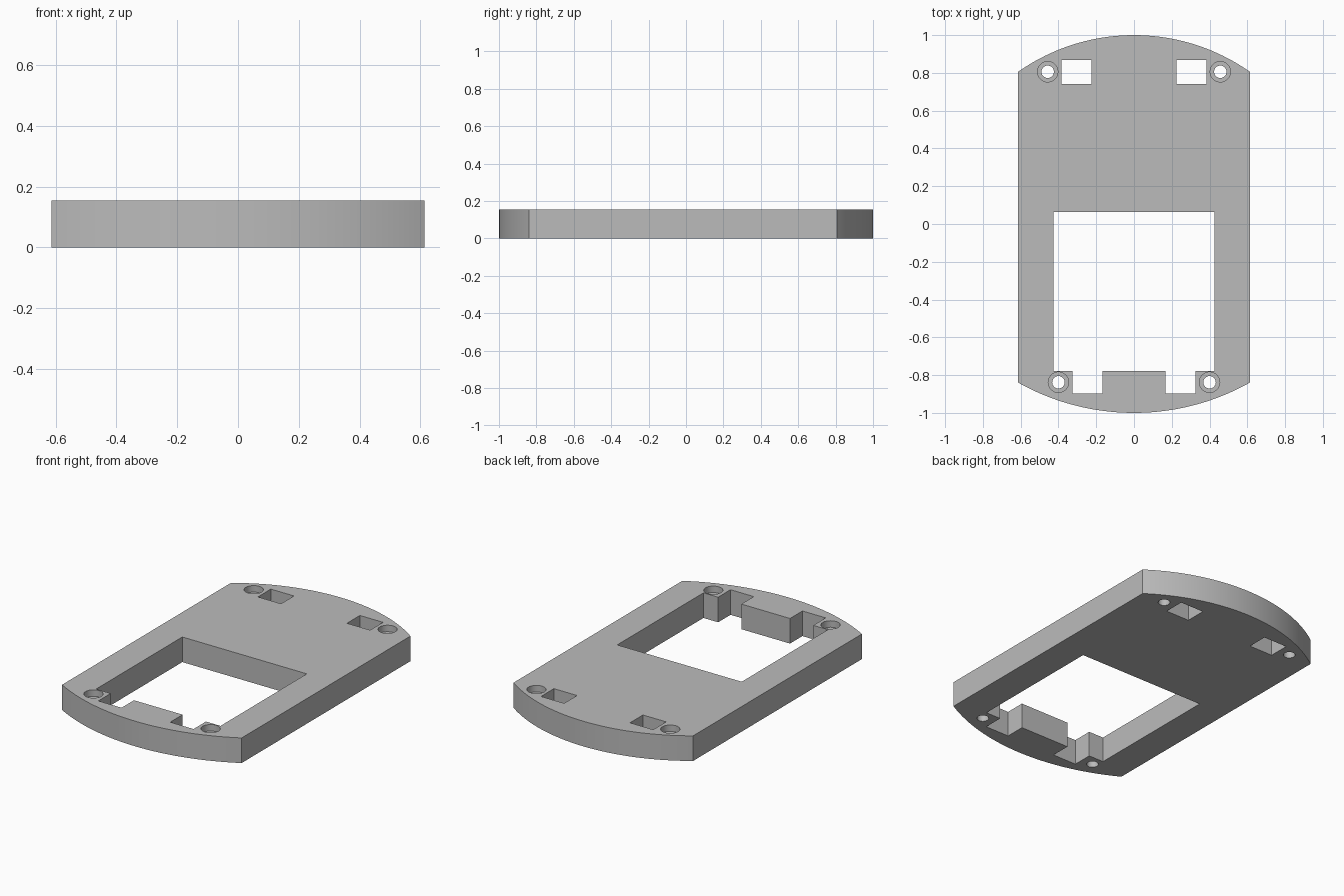
import bpy, bmesh, math

H = 0.155            # plate thickness
W = 0.613            # half width
BORE = 0.04          # counterbore depth

if "Cube" in bpy.data.objects:
    bpy.data.objects.remove(bpy.data.objects["Cube"])

grey = bpy.data.materials.new("light_grey")
grey.use_nodes = True
colour = (0.5, 0.5, 0.5, 1)
grey.diffuse_color = colour
grey.node_tree.nodes["Principled BSDF"].inputs["Base Color"].default_value = colour


def prism(name, outline, z0, z1):
    """Extrude a counter-clockwise outline from z0 to z1."""
    bm = bmesh.new()
    low = [bm.verts.new((x, y, z0)) for x, y in outline]
    high = [bm.verts.new((x, y, z1)) for x, y in outline]
    bm.faces.new(low[::-1])
    bm.faces.new(high)
    n = len(outline)
    for i in range(n):
        j = (i + 1) % n
        bm.faces.new((low[i], low[j], high[j], high[i]))
    mesh = bpy.data.meshes.new(name)
    bm.to_mesh(mesh)
    bm.free()
    mesh.materials.append(grey)
    obj = bpy.data.objects.new(name, mesh)
    bpy.context.collection.objects.link(obj)
    return obj


def arc(edge_y, tip_y, steps=40):
    """Arc through both side corners and the end tip, counter-clockwise."""
    sag = abs(tip_y - edge_y)
    sign = 1 if tip_y > edge_y else -1
    r = (W * W + sag * sag) / (2 * sag)
    half = math.asin(W / r)
    angles = [half * (1 - 2 * i / steps) for i in range(steps + 1)]
    return [(sign * r * math.sin(a), tip_y - sign * r * (1 - math.cos(a)))
            for a in angles]


def circle(x, y, r, n=32):
    return [(x + r * math.cos(math.tau * i / n), y + r * math.sin(math.tau * i / n))
            for i in range(n)]


def cut(name, outline, z0=-0.1, z1=H + 0.1):
    cutter = prism(name, outline, z0, z1)
    cutter.hide_render = True
    mod = plate.modifiers.new(name, "BOOLEAN")
    mod.operation = "DIFFERENCE"
    mod.solver = "EXACT"
    mod.object = cutter
    cutters.append(cutter)


# Plate with curved ends
plate = prism("cover_plate", arc(0.806, 1) + arc(-0.84, -1), 0, H)
cutters = []

# Main window with two notches either side of the front tab
right_half = [(0.166, -0.777), (0.166, -0.898), (0.325, -0.898),
              (0.325, -0.777), (0.425, -0.777), (0.425, 0.064)]
cut("window_cutter", right_half + [(-x, y) for x, y in reversed(right_half)])

# Slots and counterbored screw holes, mirrored left and right
for side, s in (("left", 1), ("right", -1)):
    x0, x1 = sorted((s * 0.225, s * 0.383))
    cut(side + "_slot_cutter", [(x0, 0.741), (x1, 0.741), (x1, 0.867), (x0, 0.867)])
    for end, x, y in (("back", 0.457, 0.806), ("front", 0.4, -0.838)):
        cut(f"{side}_{end}_hole_cutter", circle(s * x, y, 0.033))
        cut(f"{side}_{end}_bore_cutter", circle(s * x, y, 0.054), H - BORE)

# Apply the cuts and remove the cutters
bpy.context.view_layer.update()
result = bpy.data.meshes.new_from_object(
    plate.evaluated_get(bpy.context.evaluated_depsgraph_get()))
plate.modifiers.clear()
plate.data = result
for cutter in cutters:
    bpy.data.objects.remove(cutter)

# Smooth the round walls, keep the edges sharp
bpy.ops.object.select_all(action="DESELECT")
plate.select_set(True)
bpy.context.view_layer.objects.active = plate
bpy.ops.object.shade_smooth_by_angle(angle=math.radians(30))
